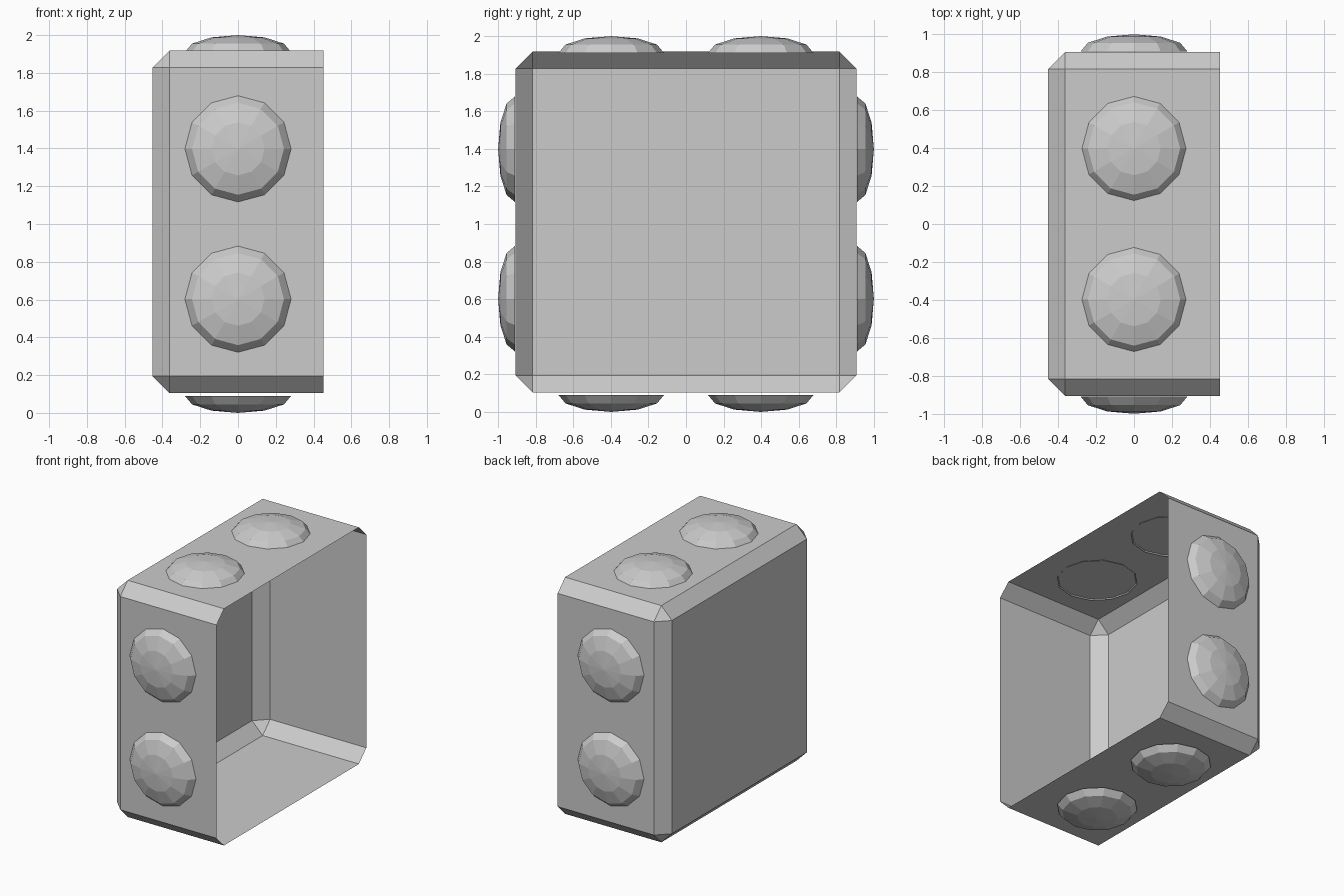
import bpy, bmesh, math
from mathutils import Matrix, Vector

if "Cube" in bpy.data.objects:
    bpy.data.objects.remove(bpy.data.objects["Cube"])


def add_object(name, bm):
    mesh = bpy.data.meshes.new(name)
    bm.to_mesh(mesh)
    bm.free()
    obj = bpy.data.objects.new(name, mesh)
    bpy.context.collection.objects.link(obj)
    return obj


# Shell: half of a chamfered box, one surface thick, open on +x
HALF, CHAMFER, X = 0.907, 0.09, 0.453
bm = bmesh.new()
bmesh.ops.create_cube(bm, size=2 * HALF)
bmesh.ops.bevel(bm, geom=bm.edges[:], offset=CHAMFER, segments=1,
                profile=0.5, affect='EDGES')
bmesh.ops.translate(bm, verts=bm.verts, vec=(HALF - X, 0, 1.011))
bmesh.ops.bisect_plane(bm, geom=bm.verts[:] + bm.edges[:] + bm.faces[:],
                       plane_co=(X, 0, 0), plane_no=(1, 0, 0), clear_outer=True)
bmesh.ops.recalc_face_normals(bm, faces=bm.faces)
# An open shell can be recalculated either way: keep the back wall facing -x
if min(bm.faces, key=lambda f: f.calc_center_median().x).normal.x > 0:
    bmesh.ops.reverse_faces(bm, faces=bm.faces[:])
add_object("open_shell", bm)


def stud(name, direction, offset):
    """Flattened open half sphere, rotated about x onto one side wall."""
    bm = bmesh.new()
    bmesh.ops.create_uvsphere(bm, u_segments=12, v_segments=6, radius=1)
    lower = [v for v in bm.verts if v.co.z < -0.01]
    bmesh.ops.delete(bm, geom=lower, context='VERTS')
    bmesh.ops.scale(bm, vec=(0.281, 0.281, 0.09), verts=bm.verts)
    obj = add_object(name, bm)
    place = Matrix.Translation((0, offset, 0.91))
    obj.matrix_world = (Matrix.Translation((0, 0, 1))
                        @ Matrix.Rotation(direction, 4, 'X') @ place)


# Pairs of studs on the top, front, bottom and back walls
for i, side in enumerate(("top", "front", "bottom", "back")):
    for j, offset in enumerate((-0.398, 0.398)):
        stud(f"{side}_stud_{j + 1}", i * math.pi / 2, offset)
